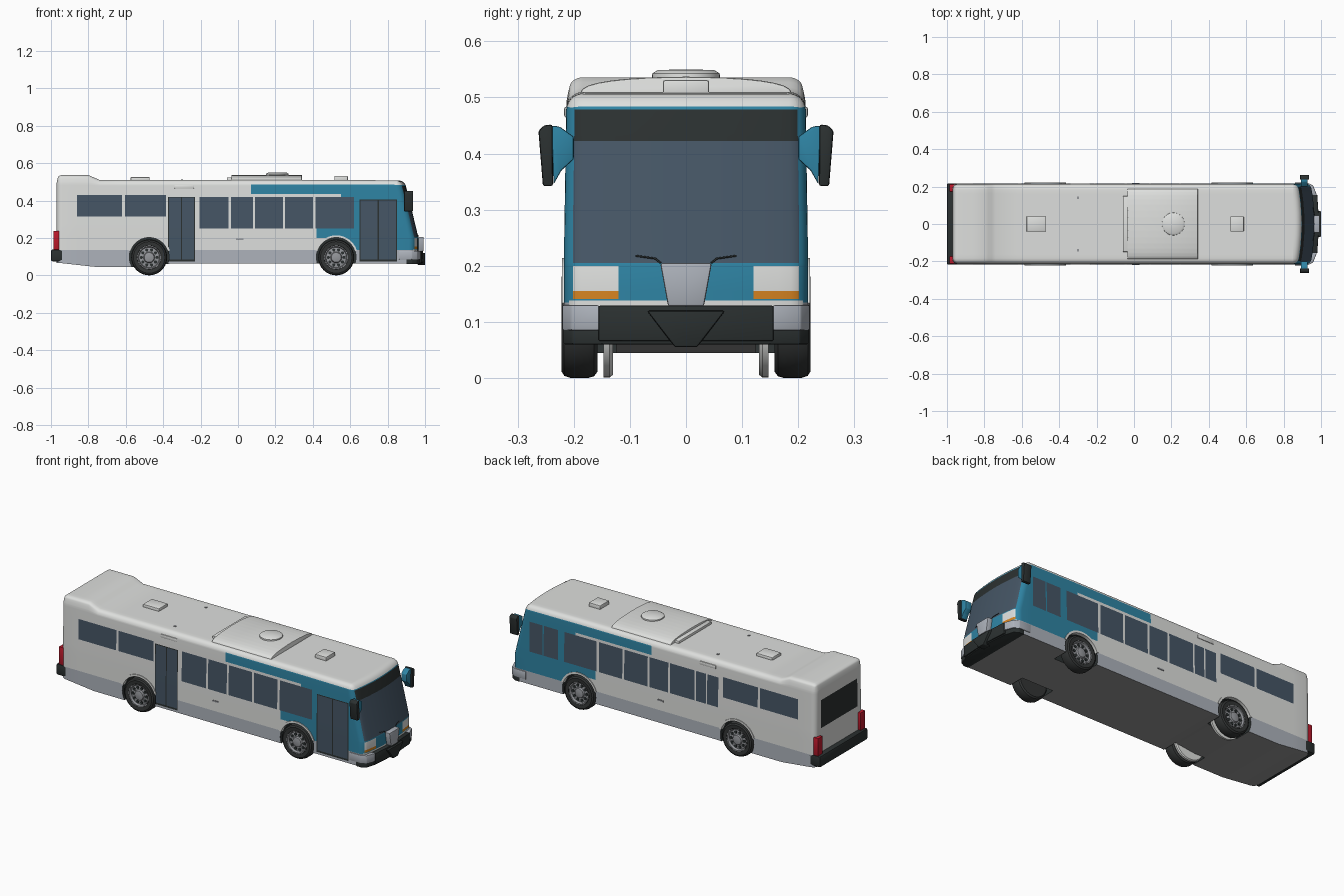
import bpy, bmesh, math
from mathutils import Vector

cube = bpy.data.objects.get("Cube")
if cube:
    bpy.data.objects.remove(cube, do_unlink=True)

COLOURS = {
    "white_paint": (0.73, 0.74, 0.725), "skirt_grey": (0.42, 0.45, 0.50),
    "blue_paint": (0.028, 0.23, 0.37), "window_glass": (0.06, 0.092, 0.13),
    "black_trim": (0.024, 0.03, 0.03), "tyre_rubber": (0.033, 0.036, 0.036),
    "rim_metal": (0.30, 0.31, 0.33), "lamp_red": (0.50, 0.01, 0.025),
    "lamp_amber": (0.68, 0.23, 0.015), "underside_grey": (0.30, 0.30, 0.30)}
NAMES = list(COLOURS)
MATS = {}
for name, rgb in COLOURS.items():
    m = MATS[name] = bpy.data.materials.new(name)
    m.use_nodes = True
    m.diffuse_color = (*rgb, 1)
    bsdf = m.node_tree.nodes["Principled BSDF"]
    bsdf.inputs["Base Color"].default_value = (*rgb, 1)
    bsdf.inputs["Roughness"].default_value = 0.6


def finish(name, bm, mats, angle=35):
    bmesh.ops.recalc_face_normals(bm, faces=bm.faces)
    me = bpy.data.meshes.new(name)
    bm.to_mesh(me)
    bm.free()
    ob = bpy.data.objects.new(name, me)
    bpy.context.collection.objects.link(ob)
    for m in mats:
        me.materials.append(MATS[m])
    smooth(ob, angle)
    return ob


def smooth(ob, angle=35):
    bpy.ops.object.select_all(action='DESELECT')
    ob.select_set(True)
    bpy.context.view_layer.objects.active = ob
    bpy.ops.object.shade_smooth_by_angle(angle=math.radians(angle))


def prism(name, pts, axis, a, b, mat, bevel=0.0):
    """Extrude a 2D outline along an axis from a to b."""
    bm = bmesh.new()
    place = {'x': lambda p, t: (t, *p), 'y': lambda p, t: (p[0], t, p[1]),
             'z': lambda p, t: (*p, t)}[axis]
    lo, hi = [[bm.verts.new(place(p, t)) for p in pts] for t in (a, b)]
    bm.faces.new(lo)
    bm.faces.new(hi)
    for i in range(len(pts)):
        j = (i + 1) % len(pts)
        bm.faces.new((lo[i], lo[j], hi[j], hi[i]))
    bmesh.ops.recalc_face_normals(bm, faces=bm.faces)
    if bevel:
        bmesh.ops.bevel(bm, geom=bm.edges[:], offset=bevel, segments=2,
                        affect='EDGES', profile=0.5)
    return finish(name, bm, [mat])


def box(name, x, y, z, mat, bevel=0.0):
    return prism(name, [(x[0], y[0]), (x[1], y[0]), (x[1], y[1]), (x[0], y[1])],
                 'z', z[0], z[1], mat, bevel)


def lathe(name, profile, mat, centre, side, steps=40):
    """Spin an (r, y) profile about the axle; y is mirrored by side."""
    bm = bmesh.new()
    vs = [bm.verts.new((r, side * y, 0)) for r, y in profile]
    es = [bm.edges.new(e) for e in zip(vs, vs[1:])]
    bmesh.ops.spin(bm, geom=vs + es, cent=(0, 0, 0), axis=(0, 1, 0),
                   angle=math.tau, steps=steps)
    bmesh.ops.remove_doubles(bm, verts=bm.verts, dist=1e-5)
    ob = finish(name, bm, [mat])
    ob.location = centre
    return ob


def rod(name, pts, r, mat):
    cu = bpy.data.curves.new(name, 'CURVE')
    cu.dimensions, cu.bevel_depth, cu.bevel_resolution = '3D', r, 1
    sp = cu.splines.new('POLY')
    sp.points.add(len(pts) - 1)
    for p, co in zip(sp.points, pts):
        p.co = (*co, 1)
    cu.materials.append(MATS[mat])
    bpy.context.collection.objects.link(bpy.data.objects.new(name, cu))


# Body dimensions and window layout: (x0, x1, z0, z1, material)
X0, X1, W, Z0, Z1, R = -0.97, 0.965, 0.217, 0.05, 0.51, 0.03
shared = [(-0.86, -0.62), (-0.605, -0.385)]
tall = [(-0.205, -0.05), (-0.038, 0.08), (0.092, 0.24), (0.252, 0.40), (0.415, 0.62)]
panes = [(a, b, 0.315, 0.43, "window_glass") for a, b in shared]
panes += [(a, b, 0.25, 0.42, "window_glass") for a, b in tall]
paint = [(X0, X1, 0, 0.135, "skirt_grey"), (0.55, X1, 0.135, 0.487, "blue_paint"),
         (0.07, 0.55, 0.435, 0.487, "blue_paint"), (0.42, 0.55, 0.2, 0.25, "blue_paint")]
doors = [(-0.375, -0.23, 0.075, 0.42, "black_trim"), (0.65, 0.85, 0.075, 0.405, "black_trim")]
for a, b, lo, hi, _ in doors[:2]:
    mid = (a + b) / 2
    doors += [(a + 0.005, mid - 0.003, lo + 0.01, hi - 0.005, "window_glass"),
              (mid + 0.003, b - 0.005, lo + 0.01, hi - 0.005, "window_glass")]
left_panes = [(-0.355, -0.285, 0.25, 0.42, "window_glass"),
              (-0.277, -0.215, 0.25, 0.42, "window_glass"),
              (0.66, 0.75, 0.25, 0.42, "window_glass"),
              (0.757, 0.84, 0.25, 0.42, "window_glass")]
right = paint + panes + doors
left = paint + panes + left_panes
# End layouts: (|y| from, |y| to, z0, z1, material)
nose = [(0, W, 0, 0.128, "skirt_grey"), (0, W, 0.138, 0.487, "blue_paint"),
        (0, 0.204, 0.205, 0.422, "window_glass"), (0, 0.204, 0.422, 0.482, "black_trim"),
        (0.12, 0.204, 0.155, 0.2, "white_paint"), (0.12, 0.204, 0.141, 0.155, "lamp_amber")]
tail = [(0, W, 0, 0.135, "skirt_grey"), (0, 0.165, 0.275, 0.435, "black_trim")]


def pick(rules, u, z):
    hit = "white_paint"
    for a, b, lo, hi, m in rules:
        if a < u < b and lo < z < hi:
            hit = m
    return NAMES.index(hit)


def lerp(table, x):
    for (xa, va), (xb, vb) in zip(table, table[1:]):
        if x <= xb:
            return va + (vb - va) * max(0, (x - xa) / (xb - xa))
    return table[-1][1]


# Body shell: cut a block along every colour border, paint, then shape it
bm = bmesh.new()
bmesh.ops.create_cube(bm, size=1)
for v in bm.verts:
    v.co = ((X0 + X1) / 2 + v.co.x * (X1 - X0), v.co.y * 2 * W, (Z0 + Z1) / 2 + v.co.z * (Z1 - Z0))
corner = [R * k for k in (0.2, 0.45, 0.72, 1)]
xs = {v for r in right + left for v in r[:2]} | {-0.8, -0.78, -0.76, -0.74, -0.5}
xs |= {X0 + c for c in corner} | {X1 - c for c in corner}
zs = {v for r in right + left + nose + tail for v in r[2:4]} | {Z1 - c for c in corner}
ys = {v for r in nose + tail for v in r[:2]} | {W - c for c in corner} | {0.06}
for axis, cuts in enumerate((xs, ys | {-y for y in ys}, zs)):
    no = Vector([float(i == axis) for i in range(3)])
    for c in sorted(cuts):
        bmesh.ops.bisect_plane(bm, geom=bm.verts[:] + bm.edges[:] + bm.faces[:],
                               dist=1e-5, plane_co=no * c, plane_no=no)
bm.normal_update()
for f in bm.faces:
    c, n = f.calc_center_median(), f.normal
    if abs(n.y) > 0.5:
        f.material_index = pick(left if n.y > 0 else right, c.x, c.z)
    elif abs(n.x) > 0.5:
        f.material_index = pick(nose if n.x > 0 else tail, abs(c.y), c.z)
    else:
        f.material_index = NAMES.index("white_paint" if n.z > 0 else "underside_grey")
floor = [(X0, 0.068), (-0.76, 0.045), (-0.5, 0.045), (-0.36, 0.063)]
for v in bm.verts:
    p = v.co.copy()
    low = p.z < Z0 + 1e-4
    core = Vector((min(max(p.x, X0 + R), X1 - R), min(max(p.y, R - W), W - R), min(p.z, Z1 - R)))
    q = core + (p - core).normalized() * R if (p - core).length > 1e-6 else p
    if low:
        q.z = lerp(floor, p.x)
    q.y *= 1 - 0.018 * max(0, (q.z - 0.25) / 0.25)                 # tumblehome
    if p.x > 0.86:
        q.x -= 0.24 * max(0, q.z - 0.2) + 0.45 * q.y ** 2          # raked, bowed nose
    if p.z > Z1 - R - 1e-4:
        q.z += lerp([(-0.8, 0.026), (-0.74, 0)], p.x) * min(1, (p.z - Z1 + R) / R + 0.1)
        q.z -= 0.003 * lerp([(0.55, 0), (0.9, 1)], p.x)
    v.co = q
body = finish("body_shell", bm, NAMES, 30)

# Wheel wells
AXLES = {"rear": -0.475, "front": 0.525}
for ax in AXLES.values():
    for s in (-1, 1):
        pts = [(ax + 0.106 * math.cos(t * math.tau / 40), 0.098 + 0.106 * math.sin(t * math.tau / 40))
               for t in range(40)]
        cutter = prism("well_cutter", pts, 'y', s * 0.125, s * 0.3, "black_trim")
        cutter.hide_render = True
        mod = body.modifiers.new("well", 'BOOLEAN')
        mod.operation, mod.solver, mod.object = 'DIFFERENCE', 'EXACT', cutter
        mod.material_mode = 'TRANSFER'
        bpy.context.view_layer.objects.active = body
        bpy.ops.object.modifier_apply(modifier=mod.name)
        bpy.data.objects.remove(cutter, do_unlink=True)
smooth(body, 30)

# Wheels, rims and arch lips
for end, ax in AXLES.items():
    for s, side in ((-1, "right"), (1, "left")):
        tag, c = f"{end}_{side}", (ax, 0, 0.096)
        lathe(tag + "_tyre", [(0.0, 0.158), (0.085, 0.158), (0.093, 0.164), (0.096, 0.175), (0.096, 0.205),
                              (0.092, 0.217), (0.084, 0.222), (0.064, 0.220), (0.060, 0.205)],
              "tyre_rubber", c, s)
        lathe(tag + "_rim", [(0.063, 0.2205), (0.058, 0.2205), (0.054, 0.208), (0.030, 0.211),
                             (0.026, 0.219), (0.012, 0.222), (0, 0.222)], "rim_metal", c, s)
        for k in range(10):
            a = k * math.tau / 10
            lathe(tag + "_rim_hole", [(0.0085, 0.208), (0.0085, 0.213), (0, 0.213)], "black_trim",
                  (ax + 0.042 * math.cos(a), 0, 0.096 + 0.042 * math.sin(a)), s, 10)
        arc = [math.radians(18 + 144 * k / 24) for k in range(25)]
        lip = [(ax + r * math.cos(t), 0.098 + r * math.sin(t))
               for r, seq in ((0.116, arc), (0.104, arc[::-1])) for t in seq]
        prism(tag + "_arch_lip", lip, 'y', s * 0.20, s * 0.221, "white_paint")
        if end == "rear":
            lathe(tag + "_inner_wheel", [(0, 0.13), (0.09, 0.13), (0.095, 0.136), (0.095, 0.147), (0, 0.147)],
                  "white_paint", c, s)

# Front bumper with grey ends, black centre and black lower lip
for s, side in ((-1, "right"), (1, "left")):
    prism(side + "_bumper_end", [(0.86, s * 0.221), (0.93, s * 0.22), (0.958, s * 0.205), (0.978, s * 0.155),
                                 (0.86, s * 0.155)], 'z', 0.085, 0.13, "skirt_grey", 0.003)
nose_edge = [(0.90, 0.2185), (0.93, 0.2185), (0.956, 0.203), (0.973, 0.15), (0.985, 0)]
nose_edge += [(x, -y) for x, y in nose_edge[-2::-1]]
prism("bumper_lip", nose_edge, 'z', 0.06, 0.087, "black_trim", 0.003)
prism("bumper_centre", [(0.92, -0.156), (0.98, -0.156), (0.99, 0), (0.98, 0.156), (0.92, 0.156)],
      'z', 0.066, 0.129, "black_trim", 0.003)
prism("rack_bracket", [(-0.07, 0.12), (-0.02, 0.055), (0.02, 0.055), (0.07, 0.12)],
      'x', 0.96, 1.0, "black_trim", 0.004)
prism("rack_panel", [(-0.032, 0.128), (0.032, 0.128), (0.046, 0.205), (-0.046, 0.205)],
      'x', 0.95, 0.992, "skirt_grey", 0.004)

# Rear bumper
box("rear_bumper", (-1.0, -0.915), (-0.217, 0.217), (0.075, 0.138), "black_trim", 0.008)

# Tail lamps, mirrors and wipers
for s, side in ((-1, "right"), (1, "left")):
    box(side + "_tail_lamp", (-0.986, -0.955), sorted((s * 0.172, s * 0.213)), (0.136, 0.238),
        "lamp_red", 0.003)
    prism(side + "_mirror_arm", [(s * 0.2, 0.39), (s * 0.222, 0.37), (s * 0.236, 0.345), (s * 0.240, 0.45),
                                 (s * 0.225, 0.448), (s * 0.2, 0.43)], 'x', 0.892, 0.928, "blue_paint", 0.003)
    prism(side + "_mirror_shell", [(s * 0.237, 0.342), (s * 0.255, 0.342), (s * 0.263, 0.44), (s * 0.254, 0.45),
                                   (s * 0.238, 0.452)], 'x', 0.888, 0.936, "black_trim", 0.004)
    rod(side + "_wiper", [(0.967, s * 0.045, 0.205), (0.964, s * 0.055, 0.213), (0.958, s * 0.09, 0.218)],
        0.0018, "black_trim")
    # Side vents and roof markers
    box(side + "_side_lamp", (-0.34, -0.235), sorted((s * 0.195, s * 0.217)), (0.464, 0.484),
        "white_paint", 0.004)
    box(side + "_fuel_latch", (-0.01, 0.03), sorted((s * 0.21, s * 0.220)), (0.188, 0.196), "rim_metal")
    box(side + "_roof_marker", (-0.306, -0.294), sorted((s * 0.134, s * 0.146)), (0.505, 0.513), "rim_metal")

# Roof air unit, arched across the width, with round fan cover
arch = [(0.19 * math.sin(t), 0.500 + 0.037 * math.cos(t) ** 0.6)
        for t in [math.radians(-88 + 176 * k / 16) for k in range(17)]]
prism("roof_air_unit", [(-0.19, 0.495)] + arch + [(0.19, 0.495)], 'x', -0.035, 0.342, "white_paint", 0.004)
box("air_unit_rear_duct", (-0.06, 0.0), (-0.15, 0.15), (0.5, 0.524), "white_paint", 0.006)
fan = lathe("air_unit_fan", [(0.062, -0.02), (0.06, 0.006), (0.05, 0.012), (0, 0.013)], "white_paint",
            (0.21, 0, 0.537), 1)
fan.rotation_euler.x = math.pi / 2

# Roof hatches
box("front_roof_hatch", (0.515, 0.587), (-0.041, 0.041), (0.5, 0.531), "white_paint", 0.004)
box("rear_roof_hatch", (-0.575, -0.472), (-0.041, 0.041), (0.5, 0.526), "white_paint", 0.006)
